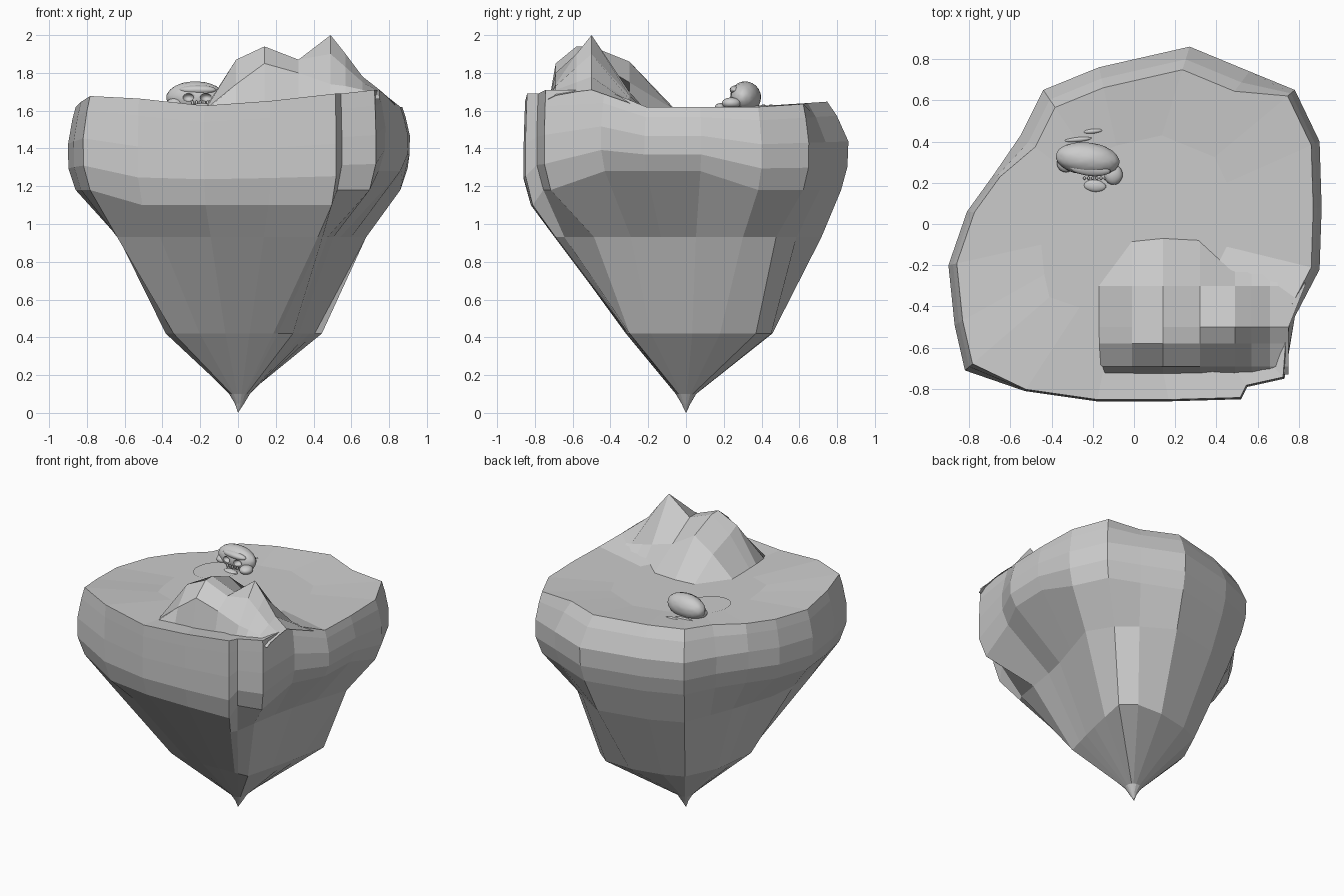
import bpy, bmesh, math, random
from mathutils import Vector, Matrix

if "Cube" in bpy.data.objects:
    bpy.data.objects.remove(bpy.data.objects["Cube"])

random.seed(3)


def make(name, verts, faces, smooth=False):
    me = bpy.data.meshes.new(name)
    me.from_pydata(verts, [], faces)
    bm = bmesh.new()
    bm.from_mesh(me)
    bmesh.ops.recalc_face_normals(bm, faces=bm.faces)
    bm.to_mesh(me)
    bm.free()
    ob = bpy.data.objects.new(name, me)
    bpy.context.collection.objects.link(ob)
    for p in me.polygons:
        p.use_smooth = smooth
    return ob


def ray(poly, ang):
    """Distance from the axis to a polygon in one direction."""
    d = Vector((math.cos(ang), math.sin(ang)))
    best = 0
    for i in range(len(poly)):
        a, b = Vector(poly[i - 1]), Vector(poly[i])
        e = b - a
        den = d.cross(e)
        if abs(den) > 1e-9:
            t, u = a.cross(e) / den, a.cross(d) / den
            if t > 0 and -1e-6 <= u <= 1.000001:
                best = max(best, t)
    return best


def blob(name, loc, size, turn=0, rough=0, detail=3):
    bm = bmesh.new()
    bmesh.ops.create_icosphere(bm, subdivisions=detail, radius=1)
    rot = Matrix.Rotation(turn, 4, 'Z')
    for v in bm.verts:
        c = v.co * (1 + random.uniform(-rough, rough))
        v.co = Vector(loc) + rot @ Vector(c[i] * size[i] for i in range(3))
    me = bpy.data.meshes.new(name)
    bm.to_mesh(me)
    bm.free()
    ob = bpy.data.objects.new(name, me)
    bpy.context.collection.objects.link(ob)
    for p in me.polygons:
        p.use_smooth = True
    return ob


# Island body: rim outline lofted down through rock cross-sections to a tip
rim = [(.90, -.22), (.91, .08), (.90, .40), (.78, .65), (.56, .74), (.27, .86),
       (-.17, .76), (-.44, .65), (-.55, .43), (-.68, .24), (-.81, .06), (-.90, -.20),
       (-.87, -.49), (-.82, -.71), (-.53, -.81), (-.18, -.86), (.17, -.86),
       (.52, -.85), (.55, -.79), (.73, -.75), (.78, -.45)]
mid = [(.52, -.2), (.70, .37), (.28, .72), (.1, .71), (-.35, .58), (-.50, .2),
       (-.63, -.2), (-.64, -.58), (-.1, -.70), (.44, -.69)]
low = [(.37, .0), (.45, .40), (.28, .48), (.1, .45), (-.22, .38), (-.35, .1),
       (-.39, -.29), (-.1, -.32), (.29, -.30)]
angles = [math.atan2(y, x) for x, y in rim]
n = len(rim)


def inset(x, y):
    """How far the flat top stops short of the widest outline."""
    if y > .4 and x < .6:
        return .87
    return .99 if y < -.74 else .955


def top_z(x, y):
    z = 1.62 + .02 * max(0, (y - .4) * 3)
    if x > .45 and y < -.4:
        return 1.69 if x < .6 else 1.71
    if y < -.3:
        z += .07 * min(1, abs(x + .12) / .65) * min(1, (-y - .3) * 2)
    return z


def under_z(x, y):
    if y < -.8:
        return 1.10
    return 1.28 if x > .7 and -.5 < y < .2 else 1.18


verts = [(0, 0, 1.62)]
verts += [(x * .5, y * .5, 1.62) for x, y in rim]
for k, f in ((1, 1), (.55, .84), (0, .55), (.05, .26), (.9, 0)):
    for x, y in rim:
        s = 1 - k * (1 - inset(x, y))
        if f == 0:
            s = .955
        a, b = under_z(x, y), top_z(x, y)
        verts.append((x * s, y * s, a + (b - a) * f))
for poly, z in ((mid, .93), (low, .42)):
    for a in angles:
        r = ray(poly, a)
        verts.append((r * math.cos(a), r * math.sin(a), z))
for r, z in ((.055, .10), (.025, .05)):
    verts += [(r * math.cos(a) + .008, r * math.sin(a), z) for a in angles]
rings = (len(verts) - 1) // n
verts.append((0, 0, 0))
faces = []
for i in range(n):
    j = (i + 1) % n
    faces.append((0, 1 + i, 1 + j))
    for k in range(rings - 1):
        a, b = 1 + k * n, 1 + (k + 1) * n
        faces.append((a + i, b + i, b + j, a + j))
    e = 1 + (rings - 1) * n
    faces.append((e + i, len(verts) - 1, e + j))
make("island_rock", verts, faces)

# Twin-peaked hill rising from the front right of the top
xs = (-.17, -.01, .14, .32, .49, .57, .66, .75)
ys = (-.73, -.69, -.58, -.5, -.30, -.07)
heights = [(.60, .61, .62, .63, .66, .67, .67, .66),
           (.61, .74, .85, .80, .74, .73, .71, .68),
           (.62, .87, .94, .87, .90, .83, .75, .70),
           (.62, .83, .94, .87, 1.0, .90, .78, .71),
           (.62, .76, .86, .75, .70, .68, .66, .64),
           (.60, .61, .62, .61, .60, .60, .60, .60)]
hv, hf = [], []
for r, y in enumerate(ys):
    for c, x in enumerate(xs):
        back = .14 if r == 5 and c > 3 else 0
        hv.append((x + (.08 if r > 3 and c == 7 else 0), y - back, 1 + heights[r][c]))
w = len(xs)
for r in range(len(ys) - 1):
    for c in range(w - 1):
        i = r * w + c
        hf.append((i, i + 1, i + w + 1, i + w))
make("twin_peak_hill", hv, hf)

# Pond in front of the carved rock
pond = []
for i in range(20):
    a = math.tau * i / 20
    pond.append((-.275 + .135 * math.cos(a) + .03 * math.sin(a), .14 + .155 * math.sin(a), 1.627))
make("pond", pond, [tuple(range(20))])

# Skull-shaped rock: cranium with eye hollows, brow, cheeks, jaw and teeth
skull = blob("skull_cranium", (-.225, .315, 1.67), (.155, .08, .085), -.12, .012, 4)
for sx in (-.05, .045):
    cut = blob("eye_cutter", (-.215 + sx, .235, 1.67), (.03, .035, .022))
    cut.hide_render = True
    cut.hide_viewport = True
    m = skull.modifiers.new("eye", 'BOOLEAN')
    m.operation = 'DIFFERENCE'
    m.object = cut
blob("skull_brow", (-.215, .268, 1.71), (.10, .035, .025), -.12, .02)
for x, y in ((-.33, .30), (-.10, .24)):
    blob("skull_cheek", (x, y, 1.64), (.045, .05, .03), 0, .02)
blob("skull_jaw", (-.19, .185, 1.622), (.055, .03, .018), -.1, .02)
for i in range(6):
    blob("tooth", (-.24 + i * .02, .222, 1.64), (.008, .009, .016), 0, 0, 1)

# Low stone ripples behind the skull
for x, y, s in ((-.27, .41, .07), (-.2, .45, .05)):
    blob("stone_ripple", (x, y, 1.622), (s, .012, .012), .1, .05, 2)
